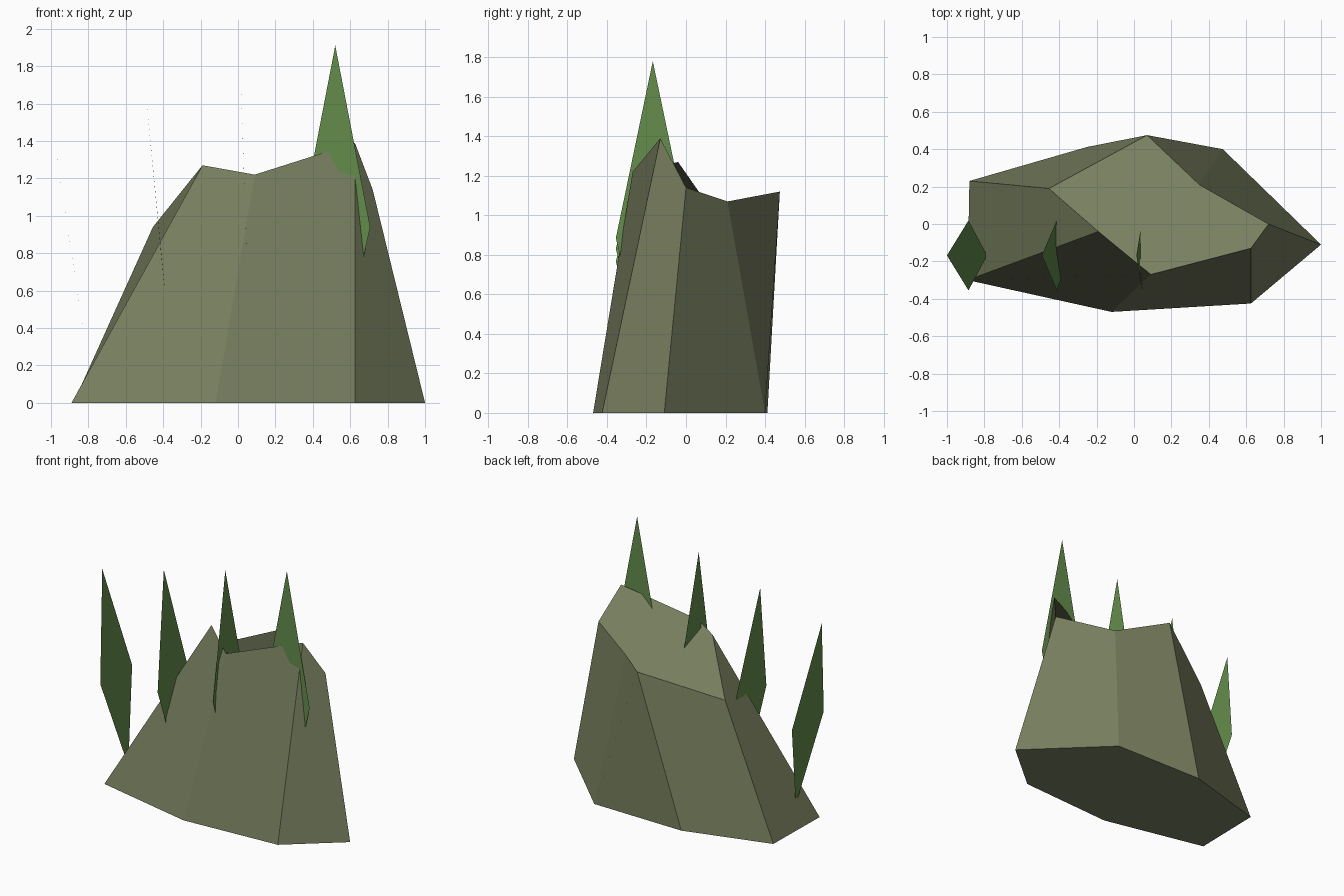
import bpy

if "Cube" in bpy.data.objects:
    bpy.data.objects.remove(bpy.data.objects["Cube"])


def material(name, color):
    m = bpy.data.materials.new(name)
    m.diffuse_color = (*color, 1)
    m.use_nodes = True
    m.node_tree.nodes["Principled BSDF"].inputs["Base Color"].default_value = m.diffuse_color
    return m


stone = material("olive_stone", (0.188, 0.212, 0.114))
leaf = material("leaf_green", (0.127, 0.262, 0.070))


def build(name, verts, faces, mat):
    mesh = bpy.data.meshes.new(name)
    mesh.from_pydata(verts, [], faces)
    mesh.materials.append(mat)
    mesh.update()
    obj = bpy.data.objects.new(name, mesh)
    bpy.context.collection.objects.link(obj)
    return obj


# Rock: seven-sided base lofted to an uneven seven-sided top
base = [(-0.89, -0.30), (-0.12, -0.47), (0.625, -0.425), (1.0, -0.11),
        (0.475, 0.40), (-0.25, 0.412), (-0.88, 0.23)]
top = [(-0.19, -0.04, 1.27), (0.09, -0.27, 1.22), (0.625, -0.13, 1.39),
       (0.72, 0.0, 1.14), (0.35, 0.21, 1.07), (0.07, 0.475, 1.12),
       (-0.455, 0.19, 0.94)]
n = len(base)
sides = [(i, (i + 1) % n, (i + 1) % n + n, i + n) for i in range(n)]
build("rock", [(x, y, 0) for x, y in base] + top,
      sides + [tuple(range(n, 2 * n)), tuple(reversed(range(n)))], stone)


# Blades: thin leaning diamonds, each taller than the one before
def blade(name, tip, corner, foot, turned=False):
    y, w = -0.168, 0.187
    dx, dy = (w, 0) if turned else (0, w)
    verts = [(tip[0], y, tip[1]),
             (corner[0] - dx, y - dy, corner[1]),
             (foot[0], y, foot[1]),
             (corner[0] + dx, y + dy, corner[1])]
    build(name, verts, [(0, 1, 2, 3)], leaf)


blade("blade_1", (-1.0, 1.52), (-0.885, 0.765), (-0.785, 0.11))
blade("blade_2", (-0.493, 1.65), (-0.413, 0.83), (-0.345, 0.11))
blade("blade_3", (0.013, 1.78), (0.043, 0.885), (0.07, 0.10))
blade("blade_4", (0.52, 1.91), (0.52, 0.94), (0.52, 0.09), turned=True)
